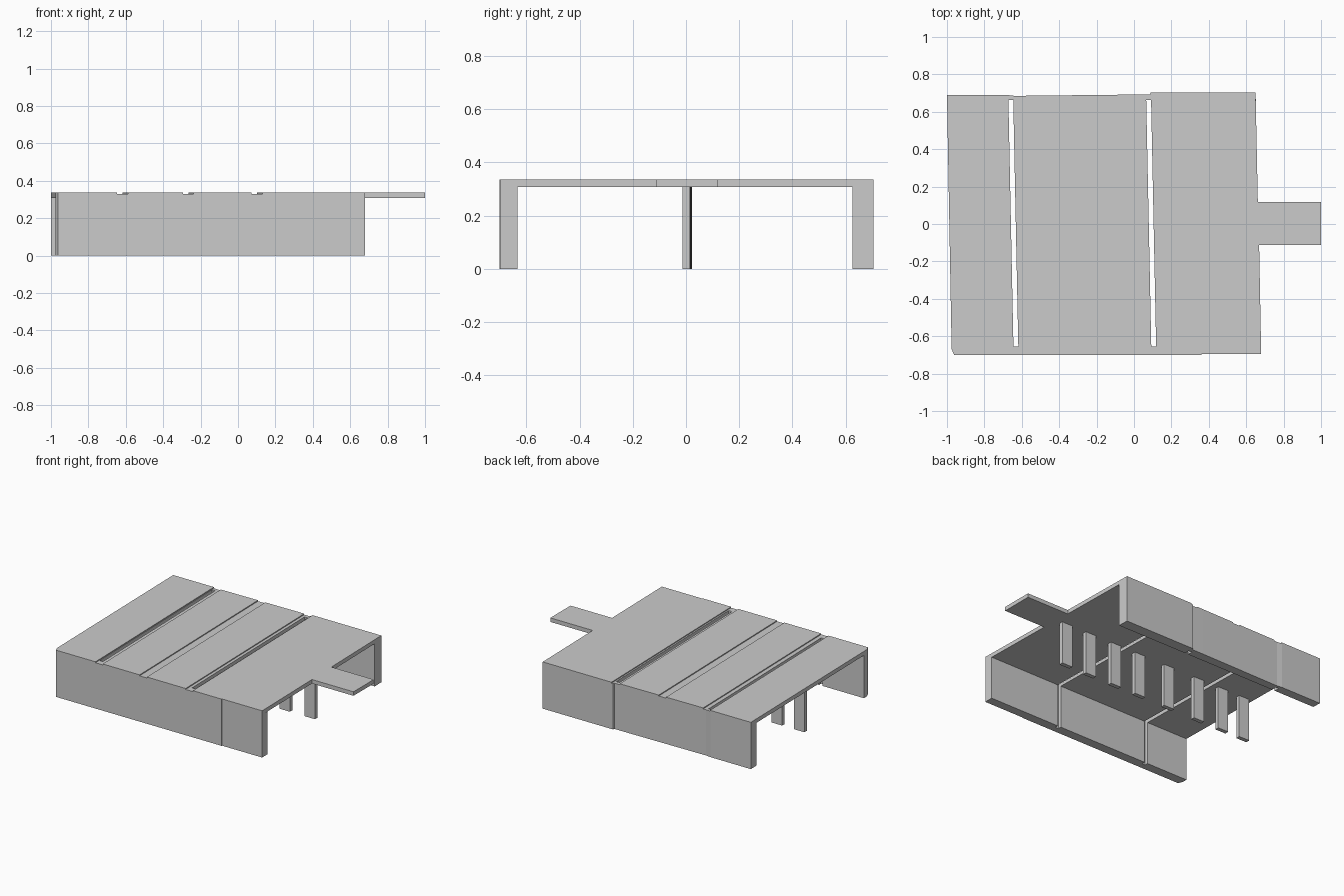
import bpy, bmesh

if "Cube" in bpy.data.objects:
    bpy.data.objects.remove(bpy.data.objects["Cube"])

TOP, UNDER = 0.337, 0.308
SKEW = -0.0205           # x drift per unit of y along the cross joints


def prism(name, pts, z0, z1):
    """Extrude a plan outline from z0 to z1."""
    bm = bmesh.new()
    face = bm.faces.new([bm.verts.new((x, y, z0)) for x, y in pts])
    ext = bmesh.ops.extrude_face_region(bm, geom=[face])
    for v in ext["geom"]:
        if isinstance(v, bmesh.types.BMVert):
            v.co.z = z1
    bmesh.ops.recalc_face_normals(bm, faces=bm.faces)
    mesh = bpy.data.meshes.new(name)
    bm.to_mesh(mesh)
    bm.free()
    obj = bpy.data.objects.new(name, mesh)
    bpy.context.collection.objects.link(obj)
    return obj


def strip(name, x, w, y0, y1, z0, z1):
    """Skewed bar centred on x, following the joint direction."""
    a, b = x + SKEW * y0, x + SKEW * y1
    pts = [(a - w / 2, y0), (a + w / 2, y0), (b + w / 2, y1), (b - w / 2, y1)]
    return prism(name, pts, z0, z1)


def cut(obj, cutter):
    cutter.hide_render = True
    mod = obj.modifiers.new("cut", 'BOOLEAN')
    mod.operation, mod.solver, mod.object = 'DIFFERENCE', 'EXACT', cutter
    bpy.context.view_layer.objects.active = obj
    bpy.ops.object.modifier_apply(modifier=mod.name)


# Deck slab with the projecting tab
deck = prism("deck", [
    (-0.962, -0.70), (0.36, -0.70), (0.36, -0.696), (0.68, -0.696),
    (0.669, -0.113), (1.0, -0.113), (1.0, 0.118), (0.662, 0.118),
    (0.65, 0.704), (0.09, 0.704), (0.085, 0.692), (0.0, 0.692),
    (-0.64, 0.685), (-0.68, 0.69), (-1.0, 0.69), (-0.975, -0.67)],
    UNDER, TOP)

# Side walls
front_wall = prism("front_wall", [
    (-0.962, -0.70), (0.36, -0.70), (0.36, -0.696), (0.68, -0.696),
    (0.679, -0.632), (-0.976, -0.632), (-0.975, -0.67)], 0, UNDER)
back_wall = prism("back_wall", [
    (-0.999, 0.626), (0.652, 0.626), (0.65, 0.704), (0.09, 0.704),
    (0.085, 0.692), (0.0, 0.692), (-0.64, 0.685), (-0.68, 0.69),
    (-1.0, 0.69)], 0, UNDER)

# Expansion slits through deck and inner wall faces, shallow joint grooves on top
cutters = []
for x in (-0.645, 0.092):
    slit = strip("slit_cutter", x, 0.026, -0.656, 0.664, -0.1, 0.5)
    for part in (deck, front_wall, back_wall):
        cut(part, slit)
    cutters.append(slit)
for x in (-0.632, -0.28, 0.087):
    groove = strip("groove_cutter", x, 0.058, -0.8, 0.8, TOP - 0.007, 0.5)
    cut(deck, groove)
    cutters.append(groove)
for c in cutters:
    bpy.data.objects.remove(c)

# Row of support posts under the centre line
for i, x in enumerate((0.58, 0.38, 0.168, -0.036, -0.282, -0.535, -0.74, -0.918)):
    y = 0.005 - 0.004 * x
    pts = [(x - 0.042, y - 0.015), (x + 0.042, y - 0.016),
           (x + 0.042, y + 0.013), (x - 0.042, y + 0.014)]
    prism(f"support_post_{i + 1}", pts, 0, UNDER)
